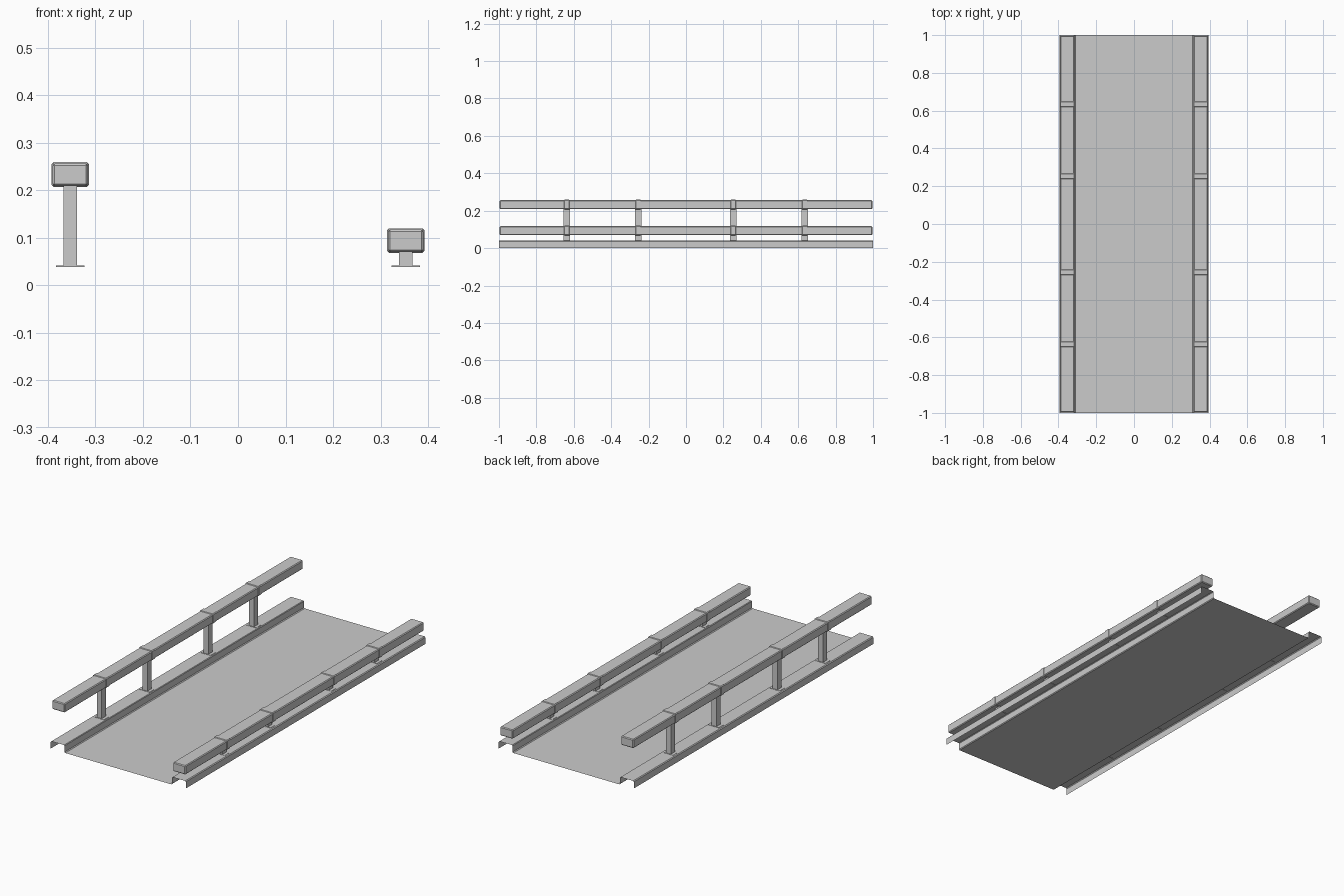
import bpy, bmesh

if "Cube" in bpy.data.objects:
    bpy.data.objects.remove(bpy.data.objects["Cube"])

POST_Y = (-0.637, -0.256, 0.253, 0.634)
RAIL_X = 0.353


def finish(name, bm):
    bmesh.ops.recalc_face_normals(bm, faces=bm.faces)
    mesh = bpy.data.meshes.new(name)
    bm.to_mesh(mesh)
    bm.free()
    ob = bpy.data.objects.new(name, mesh)
    bpy.context.collection.objects.link(ob)
    return ob


def box(name, lo, hi, bevel=0.0):
    bm = bmesh.new()
    bmesh.ops.create_cube(bm, size=1)
    for v in bm.verts:
        v.co = [l + (c + 0.5) * (h - l) for c, l, h in zip(v.co, lo, hi)]
    if bevel:
        bmesh.ops.bevel(bm, geom=bm.edges[:], offset=bevel, segments=1, affect='EDGES')
    return finish(name, bm)


# deck: one folded sheet with a raised kerb and turned-down lip on each side
half = [(0.31, 0.0), (0.314, 0.004), (0.314, 0.037), (0.317, 0.04),
        (0.391, 0.04), (0.395, 0.036), (0.395, 0.001)]
profile = [(-x, z) for x, z in reversed(half)] + half
bm = bmesh.new()
rows = [[bm.verts.new((x, y, z)) for x, z in profile] for y in (-1, 1)]
for i in range(len(profile) - 1):
    bm.faces.new((rows[0][i], rows[0][i + 1], rows[1][i + 1], rows[1][i]))
deck = finish("deck", bm)
# keep the walking surface facing up
if max(deck.data.polygons, key=lambda p: p.area).normal.z < 0:
    deck.data.flip_normals()

# handrails: tall on the left, low on the right
for side, sx, bottom in (("left", -1, 0.207), ("right", 1, 0.068)):
    cx = sx * RAIL_X
    box(f"{side}_rail", (cx - 0.037, -0.996, bottom + 0.002),
        (cx + 0.037, 0.996, bottom + 0.049), 0.004)
    for n, y in enumerate(POST_Y, 1):
        # post, base plate and strap around the rail
        box(f"{side}_post_{n}", (cx - 0.014, y - 0.017, 0.039),
            (cx + 0.014, y + 0.017, bottom + 0.003))
        box(f"{side}_base_plate_{n}", (cx - 0.03, y - 0.02, 0.0385),
            (cx + 0.03, y + 0.02, 0.0415))
        box(f"{side}_rail_strap_{n}", (cx - 0.039, y - 0.016, bottom),
            (cx + 0.039, y + 0.016, bottom + 0.052), 0.004)
